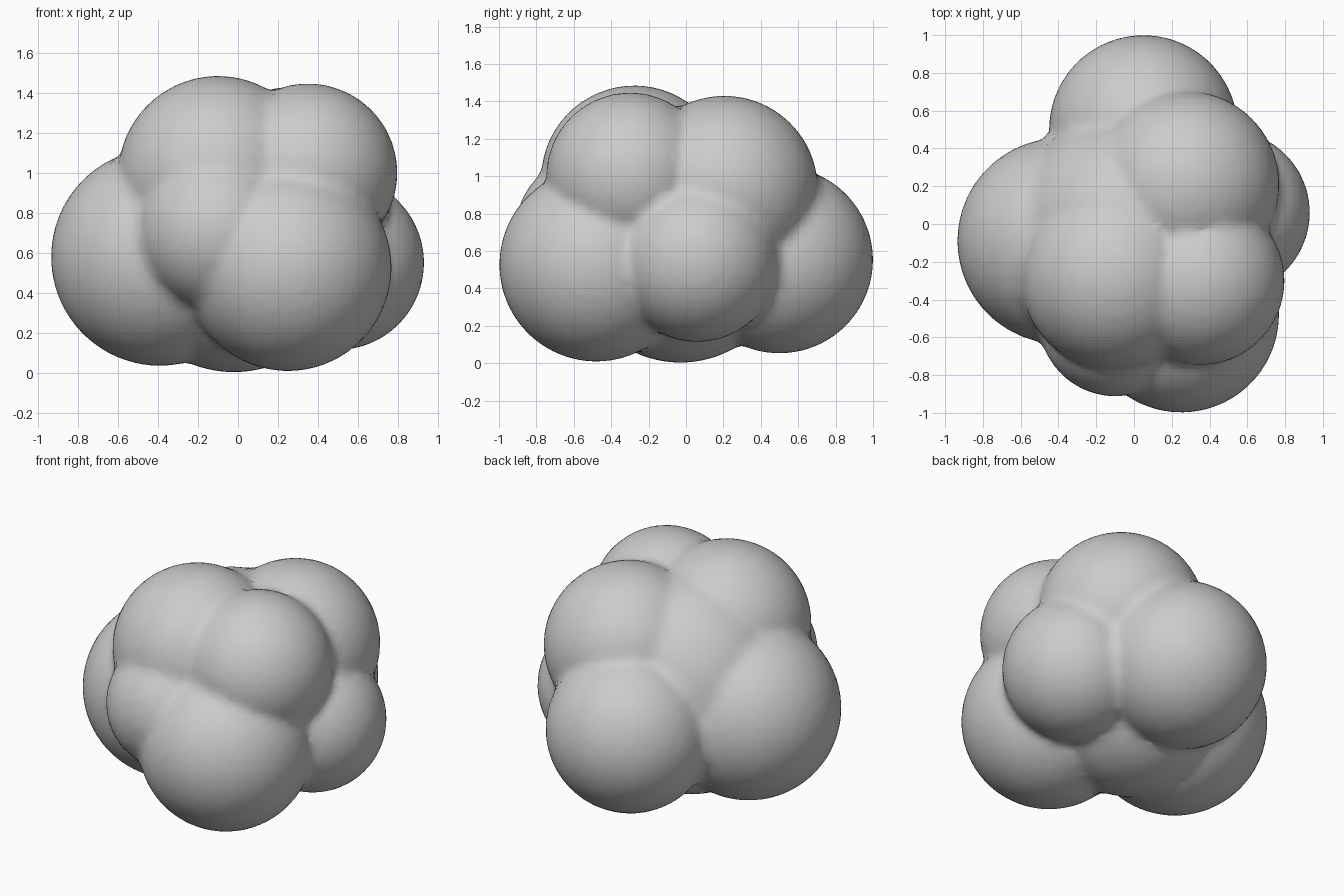
import bpy
import bmesh
from mathutils import Matrix

if "Cube" in bpy.data.objects:
    bpy.data.objects.remove(bpy.data.objects["Cube"])

# Puffs: centre x, y, z, radius
PUFFS = [
    (-0.39, -0.09, 0.58, 0.545),   # left
    (-0.10, -0.275, 0.985, 0.50),  # top left
    (0.35, -0.30, 1.00, 0.447),    # top right
    (0.25, -0.48, 0.527, 0.518),   # front
    (0.495, 0.06, 0.55, 0.436),    # right
    (0.27, 0.205, 0.93, 0.50),     # top back
    (0.05, 0.50, 0.553, 0.50),     # back
    (-0.10, -0.508, 0.71, 0.404),  # front left
]

bm = bmesh.new()


def add_puff(centre, scale):
    m = Matrix.Translation(centre) @ Matrix.Diagonal((*scale, 1))
    bmesh.ops.create_icosphere(bm, subdivisions=5, radius=1, matrix=m)


for x, y, z, r in PUFFS:
    add_puff((x, y, z), (r, r, r))

# Core filling the middle
add_puff((-0.02, -0.03, 0.69), (0.63, 0.63, 0.687))

mesh = bpy.data.meshes.new("cloud")
bm.to_mesh(mesh)
bm.free()
cloud = bpy.data.objects.new("cloud", mesh)
bpy.context.collection.objects.link(cloud)
bpy.context.view_layer.objects.active = cloud
cloud.select_set(True)

# Fuse the puffs into one skin with soft creases
remesh = cloud.modifiers.new("fuse", 'REMESH')
remesh.mode = 'VOXEL'
remesh.voxel_size = 0.035
remesh.use_smooth_shade = True
bpy.ops.object.modifier_apply(modifier=remesh.name)
bpy.ops.object.shade_smooth()

# Colour
grey = bpy.data.materials.new("light grey")
grey.diffuse_color = (0.6, 0.6, 0.6, 1)
grey.use_nodes = True
grey.node_tree.nodes["Principled BSDF"].inputs["Base Color"].default_value = grey.diffuse_color
cloud.data.materials.clear()
cloud.data.materials.append(grey)
